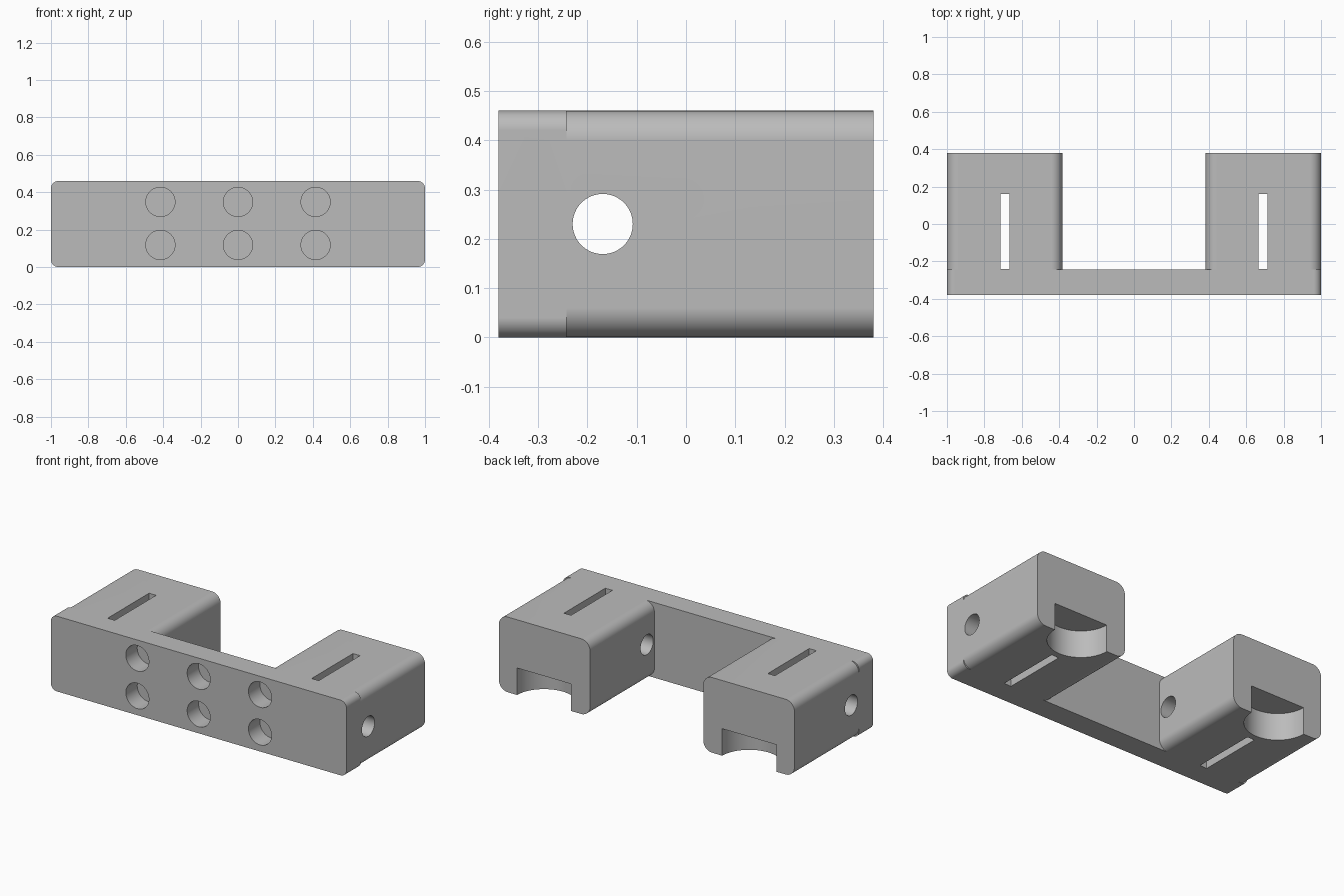
import bpy, bmesh, math
from mathutils import Matrix, Vector

old = bpy.data.objects.get("Cube")
if old:
    bpy.data.objects.remove(old)

HEIGHT, FRONT, BACK = 0.46, -0.38, 0.38
BAR_BACK = -0.242

grey = bpy.data.materials.new("plain grey")
grey.use_nodes = True
grey.diffuse_color = (0.5, 0.5, 0.5, 1)
grey.node_tree.nodes["Principled BSDF"].inputs["Base Color"].default_value = (0.5, 0.5, 0.5, 1)


def make_object(name, bm):
    bmesh.ops.recalc_face_normals(bm, faces=bm.faces)
    mesh = bpy.data.meshes.new(name)
    bm.to_mesh(mesh)
    bm.free()
    mesh.materials.append(grey)
    obj = bpy.data.objects.new(name, mesh)
    bpy.context.collection.objects.link(obj)
    return obj


def rounded_block(name, x0, x1, y0, y1, radius, steps=10):
    """Rounded rectangle in the xz plane, extruded along y."""
    bm = bmesh.new()
    corners = [(x1 - radius, HEIGHT - radius), (x0 + radius, HEIGHT - radius),
               (x0 + radius, radius), (x1 - radius, radius)]
    verts = []
    for quarter, (cx, cz) in enumerate(corners):
        for i in range(steps + 1):
            a = (quarter + i / steps) * math.pi / 2
            verts.append(bm.verts.new((cx + radius * math.cos(a), y0, cz + radius * math.sin(a))))
    face = bm.faces.new(verts)
    ext = bmesh.ops.extrude_face_region(bm, geom=[face])
    moved = [g for g in ext["geom"] if isinstance(g, bmesh.types.BMVert)]
    bmesh.ops.translate(bm, verts=moved, vec=(0, y1 - y0, 0))
    return make_object(name, bm)


def cylinder(name, center, axis, radius, depth):
    bm = bmesh.new()
    turn = Vector((0, 0, 1)).rotation_difference(Vector(axis)).to_matrix().to_4x4()
    bmesh.ops.create_cone(bm, cap_ends=True, segments=64, radius1=radius, radius2=radius,
                          depth=depth, matrix=Matrix.Translation(center) @ turn)
    return make_object(name, bm)


def box(name, center, size):
    bm = bmesh.new()
    bmesh.ops.create_cube(bm, size=1, matrix=Matrix.Translation(center) @ Matrix.Diagonal((*size, 1)))
    return make_object(name, bm)


def combine(target, tool, operation):
    mod = target.modifiers.new(operation.lower(), "BOOLEAN")
    mod.operation, mod.object, mod.solver = operation, tool, "EXACT"
    bpy.context.view_layer.objects.active = target
    bpy.ops.object.modifier_apply(modifier=mod.name)
    bpy.data.objects.remove(tool)


# Front bar with two legs reaching back
bracket = rounded_block("mounting_bracket", -1, 1, FRONT, BAR_BACK, 0.04)
for s in (-1, 1):
    x0, x1 = sorted((s * 0.383, s))
    combine(bracket, rounded_block("leg", x0, x1, -0.3, BACK, 0.06), "UNION")

# Each leg: vertical slot, cross hole and half-round pocket open to the back
for s in (-1, 1):
    combine(bracket, box("slot_cutter", (s * 0.69, -0.04, 0.23), (0.048, 0.4, 1)), "DIFFERENCE")
    combine(bracket, cylinder("pocket_cutter", (s * 0.694, BACK + 0.001, 0.0), (0, 0, 1), 0.183, 0.33),
            "DIFFERENCE")
combine(bracket, cylinder("cross_hole_cutter", (0, -0.169, 0.23), (1, 0, 0), 0.061, 3), "DIFFERENCE")

# Six blind holes in the front face
for x in (-0.415, 0, 0.415):
    for z in (0.118, 0.348):
        combine(bracket, cylinder("front_hole_cutter", (x, FRONT, z), (0, 1, 0), 0.078, 0.22), "DIFFERENCE")

# Smooth roundings, crisp edges
bpy.ops.object.select_all(action="DESELECT")
bracket.select_set(True)
bpy.context.view_layer.objects.active = bracket
bpy.ops.object.shade_smooth_by_angle(angle=math.radians(30))
weighted = bracket.modifiers.new("weighted_normals", "WEIGHTED_NORMAL")
weighted.keep_sharp = True
